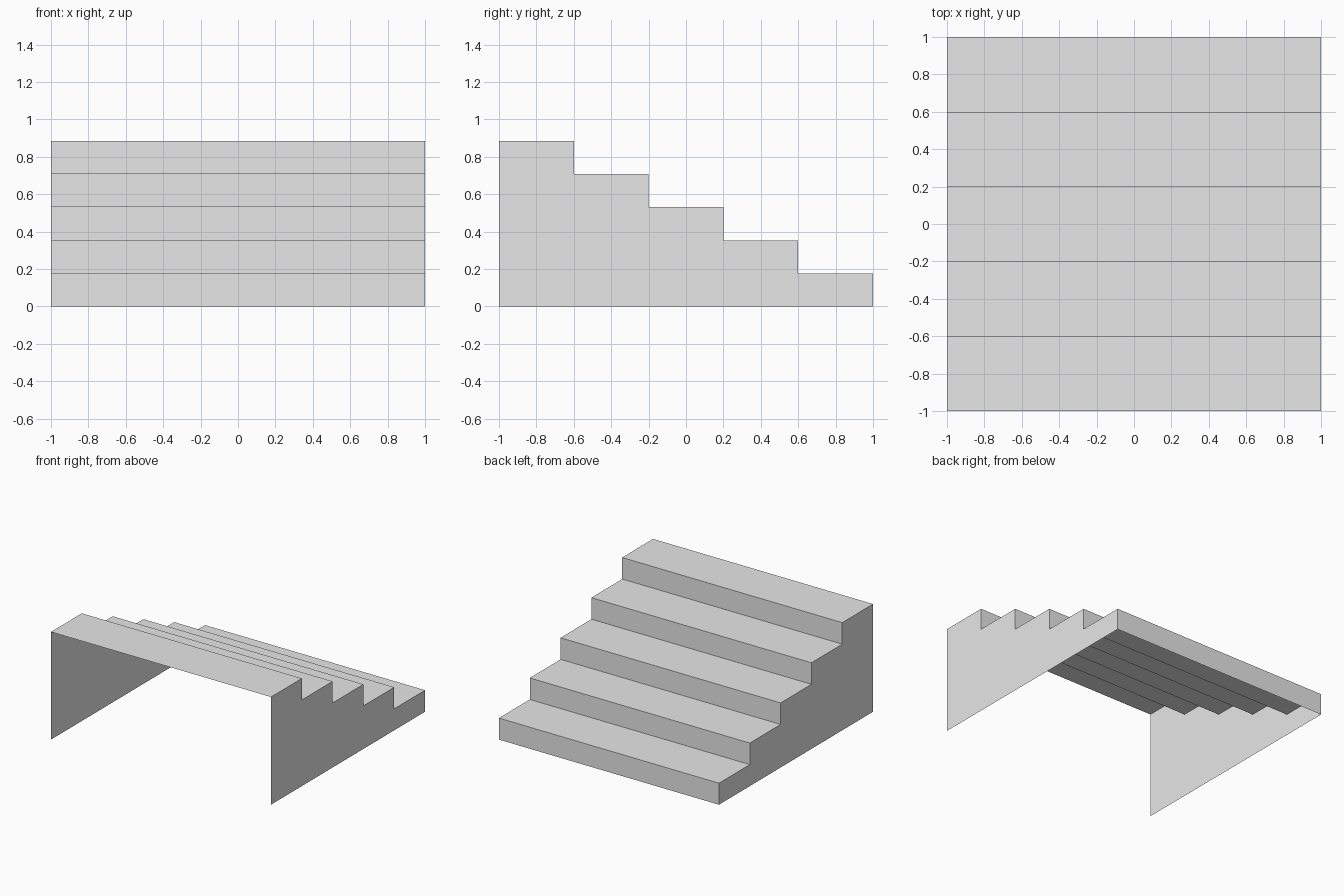
import bpy

STEPS = 5
WIDTH = 2.0
DEPTH = 2.0
HEIGHT = 0.885
RUN = DEPTH / STEPS
RISE = HEIGHT / STEPS

default = bpy.data.objects.get("Cube")
if default:
    bpy.data.objects.remove(default, do_unlink=True)

# One plain grey for the whole staircase
grey = bpy.data.materials.new("light_grey")
grey.use_nodes = True
colour = (0.8, 0.8, 0.8, 1.0)
grey.diffuse_color = colour
grey.node_tree.nodes["Principled BSDF"].inputs["Base Color"].default_value = colour


def make_part(name, verts, faces):
    mesh = bpy.data.meshes.new(name)
    mesh.from_pydata(verts, [], faces)
    mesh.materials.append(grey)
    mesh.update()
    part = bpy.data.objects.new(name, mesh)
    bpy.context.collection.objects.link(part)
    return part


# Stepped (y, z) profile, from the top front edge down to the ground at the back
profile = [(-DEPTH / 2, HEIGHT)]
for i in range(STEPS):
    y = -DEPTH / 2 + (i + 1) * RUN
    z = HEIGHT - i * RISE
    profile += [(y, z), (y, z - RISE)]

# Treads and risers: the profile swept across the width, open at the front and below
verts = [(x, y, z) for y, z in profile for x in (-WIDTH / 2, WIDTH / 2)]
faces = [(2 * i, 2 * i + 1, 2 * i + 3, 2 * i + 2) for i in range(len(profile) - 1)]
make_part("treads_and_risers", verts, faces)

# Thin side panels closing the left and right ends, facing outwards
outline = [(-DEPTH / 2, 0.0)] + profile
for name, side in (("left_side_panel", 1), ("right_side_panel", -1)):
    verts = [(side * WIDTH / 2, y, z) for y, z in outline]
    order = list(range(len(outline)))
    if side > 0:
        order.reverse()
    make_part(name, verts, [order])
